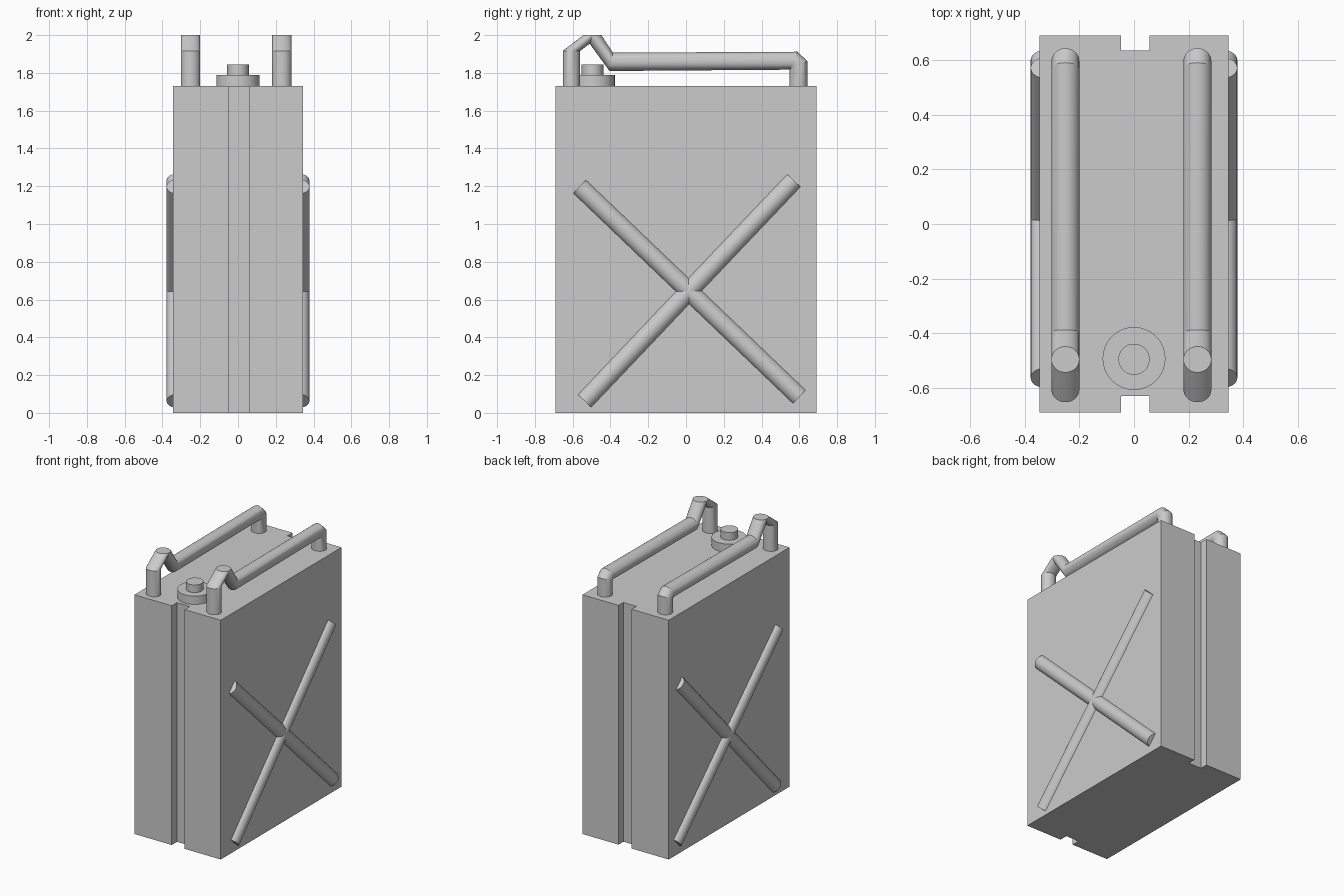
import bpy, bmesh, math
from mathutils import Vector

if "Cube" in bpy.data.objects:
    bpy.data.objects.remove(bpy.data.objects["Cube"])

SIDES = 32


def finish(name, bm, smooth=True):
    me = bpy.data.meshes.new(name)
    bm.to_mesh(me)
    bm.free()
    ob = bpy.data.objects.new(name, me)
    bpy.context.collection.objects.link(ob)
    if smooth:
        bpy.ops.object.select_all(action='DESELECT')
        ob.select_set(True)
        bpy.context.view_layer.objects.active = ob
        bpy.ops.object.shade_smooth_by_angle(angle=math.radians(25))
    return ob


def loft(bm, rings, cap_start=True, cap_end=True):
    """Skin a closed tube through rings of points."""
    loops = [[bm.verts.new(p) for p in r] for r in rings]
    faces = []
    for a, b in zip(loops, loops[1:]):
        for i in range(len(a)):
            j = (i + 1) % len(a)
            faces.append(bm.faces.new((a[i], a[j], b[j], b[i])))
    if cap_start:
        faces.append(bm.faces.new(loops[0][::-1]))
    if cap_end:
        faces.append(bm.faces.new(loops[-1]))
    bmesh.ops.recalc_face_normals(bm, faces=faces)


def circle(c, u, v):
    c, u, v = Vector(c), Vector(u), Vector(v)
    return [c + u * math.cos(t) + v * math.sin(t)
            for t in (2 * math.pi * i / SIDES for i in range(SIDES))]


def rod(name, p, q, r):
    p, q = Vector(p), Vector(q)
    d = (q - p).normalized()
    u = d.orthogonal().normalized() * r
    v = d.cross(u)
    bm = bmesh.new()
    loft(bm, [circle(p, u, v), circle(q, u, v)])
    return finish(name, bm)


# Body: box profile with a groove in front and back
X, Y, H = 0.345, 0.69, 1.73
gl, gr, gf, gb = -0.047, 0.057, -0.63, 0.634
outline = [(-X, -Y), (gl, -Y), (gl, gf), (gr, gf), (gr, -Y), (X, -Y),
           (X, Y), (gr, Y), (gr, gb), (gl, gb), (gl, Y), (-X, Y)]
bm = bmesh.new()
loft(bm, [[(x, y, z) for x, y in outline] for z in (0, H)])
finish("can_body", bm, smooth=False)

# Filler cap
rod("cap_base", (0, -0.492, H), (0, -0.492, 1.79), 0.115)
rod("cap_knob", (0, -0.495, 1.79), (0, -0.495, 1.845), 0.057)

# Handles: each ring is given by its two (y, z) edge points
front_post = [((-.652, H), (-.56, H)), ((-.652, 1.917), (-.56, 1.917)),
              ((-.543, 2.0), (-.448, 2.0))]
grip = [((-.543, 2.0), (-.448, 2.0)), ((-.405, 1.81), (-.387, 1.907)),
        ((.548, 1.817), (.59, 1.912)), ((.548, 1.816), (.643, 1.862)),
        ((.548, H), (.643, H))]


def ring(x, a, b):
    a, b = Vector((x, *a)), Vector((x, *b))
    return circle((a + b) / 2, (0.051, 0, 0), (b - a) / 2)


for side, x in (("left", -0.251), ("right", 0.232)):
    bm = bmesh.new()
    loft(bm, [ring(x, *e) for e in front_post])
    loft(bm, [ring(x, *e) for e in grip], cap_start=False)
    finish("handle_" + side, bm)

# Crossed ribs on both broad sides
for side, s in (("left", -1), ("right", 1)):
    x = s * 0.326
    rod("rib_rising_" + side, (x, -.537, .063), (x, .571, 1.23), 0.052)
    rod("rib_falling_" + side, (x, -.563, 1.198), (x, .60, .085), 0.052)
